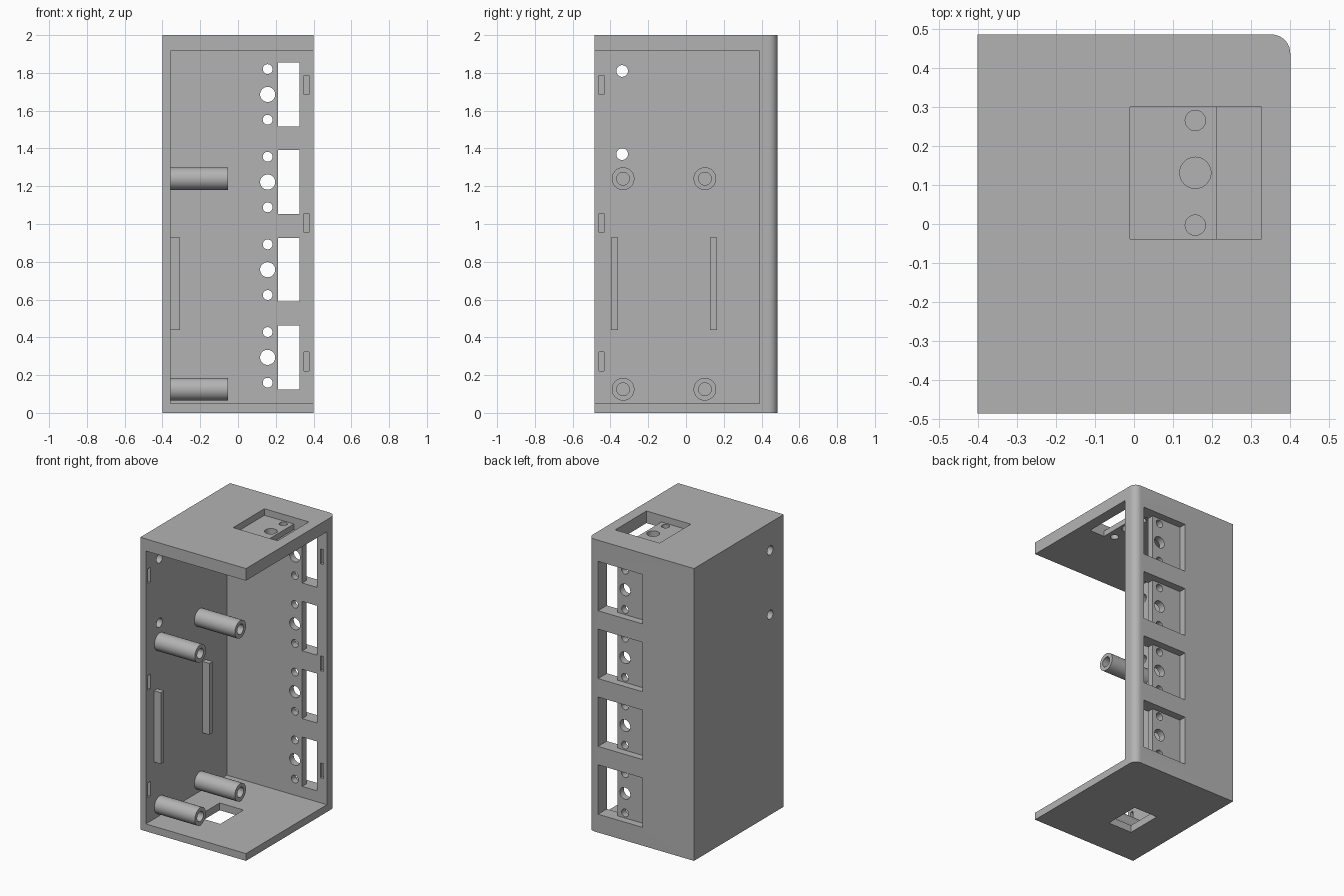
import bpy, bmesh, math
from mathutils import Matrix, Vector

if "Cube" in bpy.data.objects:
    bpy.data.objects.remove(bpy.data.objects["Cube"])

grey = bpy.data.materials.new("plain grey")
grey.use_nodes = True
grey.diffuse_color = (0.45, 0.45, 0.45, 1)
grey.node_tree.nodes["Principled BSDF"].inputs["Base Color"].default_value = grey.diffuse_color


def add_object(name, bm):
    mesh = bpy.data.meshes.new(name)
    bm.to_mesh(mesh)
    bm.free()
    mesh.materials.append(grey)
    obj = bpy.data.objects.new(name, mesh)
    bpy.context.scene.collection.objects.link(obj)
    return obj


def box(name, x, y, z, corner=0):
    """Box from (min, max) ranges; corner rounds the back left upright edge."""
    bm = bmesh.new()
    size = [r[1] - r[0] for r in (x, y, z)]
    centre = Vector([sum(r) / 2 for r in (x, y, z)])
    bmesh.ops.create_cube(bm, size=1, matrix=Matrix.Translation(centre) @ Matrix.Diagonal((*size, 1)))
    if corner:
        edges = [e for e in bm.edges if all(v.co.x > centre.x and v.co.y > centre.y for v in e.verts)]
        bmesh.ops.bevel(bm, geom=edges, offset=corner, segments=10, profile=0.5, affect='EDGES')
    return add_object(name, bm)


def rod(name, start, end, radius):
    """Round rod between two points."""
    a, b = Vector(start), Vector(end)
    turn = (b - a).to_track_quat('Z', 'Y').to_matrix().to_4x4()
    bm = bmesh.new()
    bmesh.ops.create_cone(bm, cap_ends=True, segments=32, radius1=radius, radius2=radius,
                          depth=(b - a).length, matrix=Matrix.Translation((a + b) / 2) @ turn)
    return add_object(name, bm)


def cut(obj, cutters):
    """Subtract the cutters for good and remove them."""
    for c in cutters:
        mod = obj.modifiers.new("cut", 'BOOLEAN')
        mod.operation, mod.solver, mod.object = 'DIFFERENCE', 'EXACT', c
    graph = bpy.context.evaluated_depsgraph_get()
    obj.data = bpy.data.meshes.new_from_object(obj.evaluated_get(graph))
    obj.modifiers.clear()
    for c in cutters:
        bpy.data.objects.remove(c)


def smooth(obj):
    bpy.ops.object.select_all(action='DESELECT')
    obj.select_set(True)
    bpy.context.view_layer.objects.active = obj
    bpy.ops.object.shade_smooth_by_angle(angle=math.radians(30))


# Case: back, right, top and bottom walls around an open cavity
W, D, H = 0.4, 0.485, 2.0
INNER_X, INNER_Y, FLOOR, CEILING = -0.358, 0.39, 0.05, 1.917
case = box("case", (-W, W), (-D, D), (0, H), corner=0.048)
cutters = [box("cavity", (INNER_X, 1), (-1, INNER_Y), (FLOOR, CEILING))]

# Socket openings: a stepped pocket, an open slot and three round holes
POCKET, SLOT = (-0.01, 0.326), (0.213, 0.326)
HOLE_X, HALF, STEP = 0.157, 0.169, 0.05
holes = ((-0.134, 0.026), (0, 0.04), (0.134, 0.026))
for i in range(4):
    z = 0.294 + 0.464 * i
    span = (z - HALF, z + HALF)
    cutters.append(box("pocket", POCKET, (D - STEP, D + 0.1), span))
    cutters.append(box("slot", SLOT, (INNER_Y - 0.1, D + 0.05), span))
    for dz, r in holes:
        cutters.append(rod("hole", (HOLE_X, 0.3, z + dz), (HOLE_X, 0.46, z + dz), r))
Y = 0.131
span = (Y - HALF, Y + HALF)
cutters.append(box("pocket", POCKET, span, (H - 0.045, H + 0.1)))
cutters.append(box("slot", SLOT, span, (CEILING - 0.1, H + 0.05)))
for dy, r in holes:
    cutters.append(rod("hole", (HOLE_X, Y + dy, 1.85), (HOLE_X, Y + dy, 1.97), r))

# Cable opening in the floor and two round holes in the right wall
cutters.append(box("cable_opening", (-0.16, 0.02), (-0.22, 0.03), (-0.1, 0.2)))
for z in (1.81, 1.37):
    cutters.append(rod("wall_hole", (-0.5, -0.338, z), (-0.3, -0.338, z), 0.031))

# Shallow snap notches along both open edges
for z in (0.272, 1.005, 1.736):
    span = (z - 0.051, z + 0.051)
    cutters.append(box("notch", (INNER_X - 0.02, -0.3), (-0.46, -0.434), span))
    cutters.append(box("notch", (0.35, 0.375), (0.3, INNER_Y + 0.02), span))
cut(case, cutters)
smooth(case)

# Four hollow standoffs and two support ribs on the right wall
for y, side in ((-0.333, "front"), (0.1, "rear")):
    for z, level in ((0.125, "lower"), (1.24, "upper")):
        post = rod(f"{side}_{level}_standoff", (INNER_X - 0.01, y, z), (-0.052, y, z), 0.06)
        cut(post, [rod("bore", (INNER_X + 0.01, y, z), (0, y, z), 0.034)])
        smooth(post)
for y, side in ((-0.379, "front"), (0.145, "rear")):
    box(f"{side}_rib", (INNER_X - 0.01, -0.306), (y - 0.018, y + 0.018), (0.44, 0.928))
